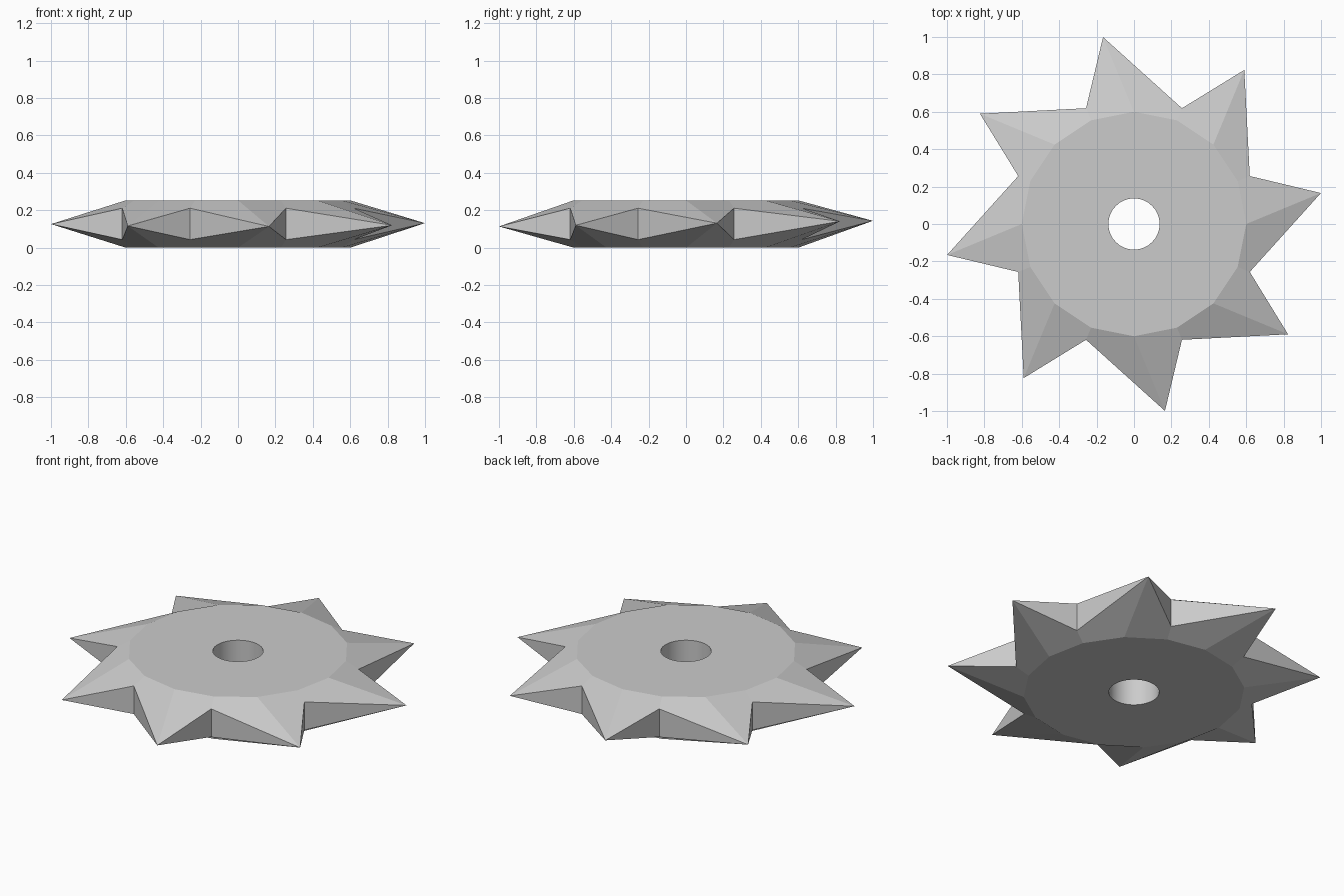
import bpy
import bmesh
from math import cos, sin, radians

TEETH = 8
STEP = 360 / TEETH
THICK = 0.253
MID = THICK / 2

cube = bpy.data.objects.get("Cube")
if cube:
    bpy.data.objects.remove(cube)

steel = bpy.data.materials.new("grey_steel")
steel.use_nodes = True
colour = (0.6, 0.6, 0.6, 1)
steel.diffuse_color = colour
steel.node_tree.nodes["Principled BSDF"].inputs["Base Color"].default_value = colour

bm = bmesh.new()


def ring(count, radius, z, start=0):
    """Evenly spaced vertices around the axis."""
    angles = [radians(start + 360 * i / count) for i in range(count)]
    return [bm.verts.new((radius * cos(a), radius * sin(a), z)) for a in angles]


# Tooth tips, shared by both sides and leaning very slightly
tips = ring(TEETH, 1.013, MID, 9.4)
for tip in tips:
    tip.co.z += 0.002 + 0.015 * tip.co.y

holes, notches = [], []
for z, notch_z in ((THICK, 0.211), (0, 0.043)):
    rim = ring(2 * TEETH, 0.6, z)
    hole = ring(4 * TEETH, 0.137, z)
    notch = ring(TEETH, 0.67, notch_z, STEP / 2)
    holes.append(hole)
    notches.append(notch)

    # Flat disc around the centre hole
    for i in range(2 * TEETH):
        inner = [hole[(2 * i + k) % len(hole)] for k in (2, 1, 0)]
        bm.faces.new([rim[i], rim[(i + 1) % len(rim)]] + inner)

    # Sloping tooth flanks on either side of each ridge
    for i, tip in enumerate(tips):
        bm.faces.new((rim[2 * i], tip, notch[i], rim[2 * i + 1]))
        bm.faces.new((rim[2 * i - 1], notch[i - 1], tip, rim[2 * i]))

# Upright tooth sides meeting at the notches
for i, tip in enumerate(tips):
    for k in (i, i - 1):
        bm.faces.new((tip, notches[0][k], notches[1][k]))

# Round wall of the centre hole
for i in range(4 * TEETH):
    wall = bm.faces.new((holes[0][i - 1], holes[0][i], holes[1][i], holes[1][i - 1]))
    wall.smooth = True

bmesh.ops.recalc_face_normals(bm, faces=bm.faces)
mesh = bpy.data.meshes.new("toothed_disc")
bm.to_mesh(mesh)
bm.free()
mesh.materials.append(steel)
disc = bpy.data.objects.new("toothed_disc", mesh)
bpy.context.collection.objects.link(disc)
